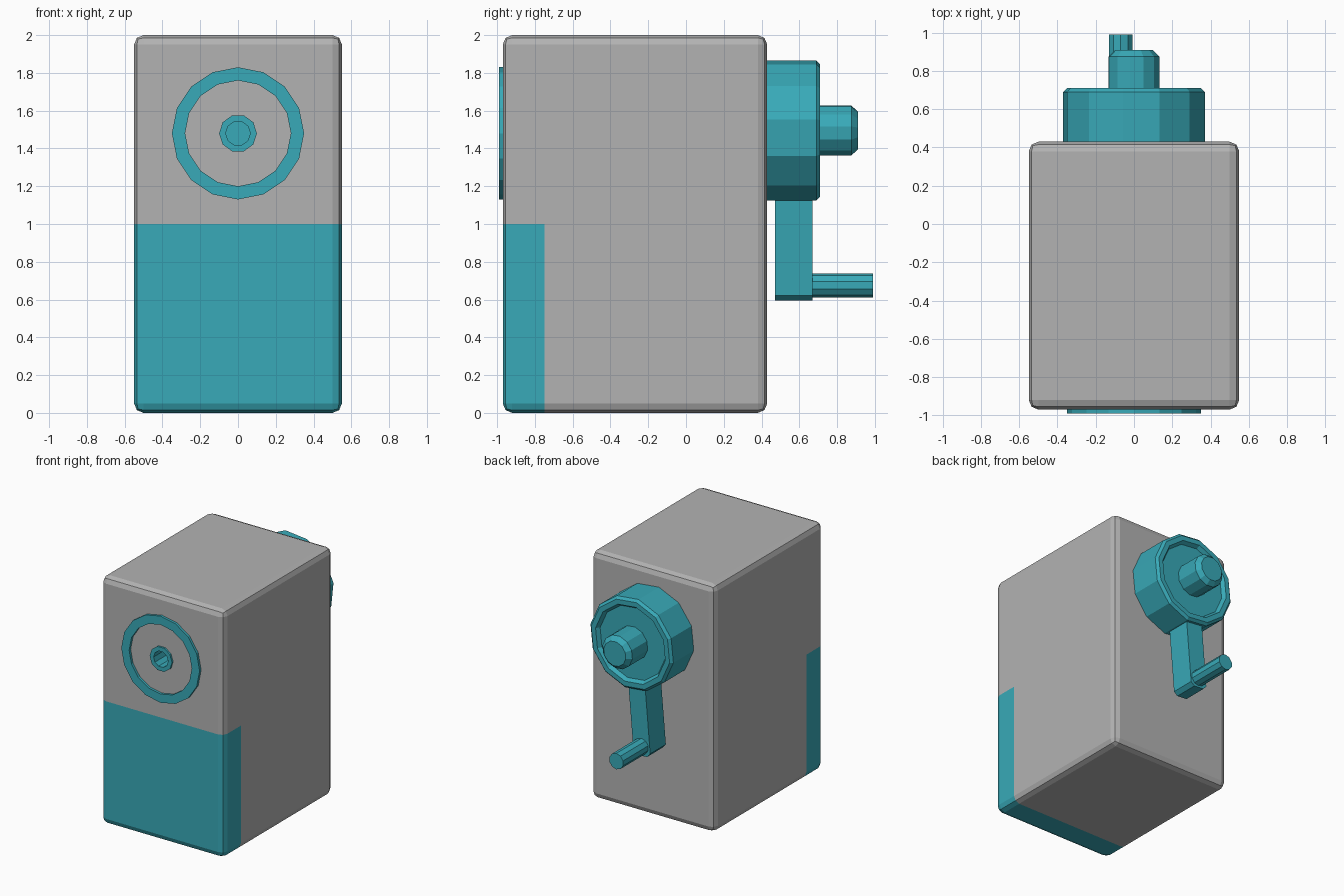
import bpy, bmesh
from math import cos, sin, pi, radians
from mathutils import Vector, Matrix

if "Cube" in bpy.data.objects:
    bpy.data.objects.remove(bpy.data.objects["Cube"])

teal = bpy.data.materials.new("teal")
teal.diffuse_color = (0.04, 0.40, 0.48, 1)
teal.use_nodes = True
teal.node_tree.nodes["Principled BSDF"].inputs["Base Color"].default_value = teal.diffuse_color
grey = bpy.data.materials.new("grey")
grey.diffuse_color = (0.45, 0.45, 0.45, 1)
grey.use_nodes = True
grey.node_tree.nodes["Principled BSDF"].inputs["Base Color"].default_value = grey.diffuse_color


def finish(bm, name, mats):
    bmesh.ops.recalc_face_normals(bm, faces=bm.faces)
    me = bpy.data.meshes.new(name)
    bm.to_mesh(me)
    bm.free()
    for m in mats:
        me.materials.append(m)
    ob = bpy.data.objects.new(name, me)
    bpy.context.collection.objects.link(ob)
    return ob


def lathe(name, profile, sides, cx, cz, turn=0, closed=False):
    """Turn (radius, y) points around a front-to-back axis."""
    bm = bmesh.new()
    rings = []
    for r, y in profile:
        rings.append([bm.verts.new((cx + r * cos(a), y, cz + r * sin(a)))
                      for a in (2 * pi * i / sides + radians(turn) for i in range(sides))])
    pairs = list(zip(rings, rings[1:]))
    if closed:
        pairs.append((rings[-1], rings[0]))
    else:
        bm.faces.new(rings[0])
        bm.faces.new(rings[-1])
    for p, q in pairs:
        for i in range(sides):
            j = (i + 1) % sides
            bm.faces.new((p[i], p[j], q[j], q[i]))
    return finish(bm, name, [teal])


# Body: bevelled box with the coloured tray area marked out on its lower front
bm = bmesh.new()
bmesh.ops.create_cube(bm, size=1, matrix=Matrix.Translation((0, -0.27, 1))
                      @ Matrix.Diagonal((1.1, 1.4, 2, 1)))
bmesh.ops.bevel(bm, geom=bm.edges[:], offset=0.05, segments=2, profile=0.5, affect='EDGES')
for co, no in (((0, 0, 1), (0, 0, 1)), ((0, -0.75, 0), (0, 1, 0))):
    bmesh.ops.bisect_plane(bm, geom=bm.verts[:] + bm.edges[:] + bm.faces[:],
                           plane_co=Vector(co), plane_no=Vector(no))
for f in bm.faces:
    c = f.calc_center_median()
    f.material_index = 1 if c.z < 1 and c.y < -0.75 else 0
body = finish(bm, "body", [grey, teal])

# Pencil hole through the front
cutter = lathe("hole_cutter", [(0.08, -1.1), (0.08, -0.74)], 10, 0, 1.48)
cutter.hide_render = True
cutter.hide_viewport = True
cut = body.modifiers.new("hole", 'BOOLEAN')
cut.operation = 'DIFFERENCE'
cut.solver = 'EXACT'
cut.object = cutter

# Front ring and hollow hub
lathe("front_ring", [(0.28, -0.96), (0.28, -0.99), (0.35, -0.99), (0.35, -0.96)],
      16, 0, 1.48, closed=True)
lathe("pencil_socket", [(0.065, -0.76), (0.065, -0.985), (0.1, -0.985), (0.1, -0.74)],
      10, 0, 1.48)

# Rear drum with chamfered rim and recessed face
lathe("crank_drum", [(0.375, 0.42), (0.375, 0.69), (0.355, 0.71), (0.315, 0.71),
                     (0.295, 0.68)], 12, 0, 1.495, 9)
lathe("drum_knob", [(0.135, 0.66), (0.135, 0.875), (0.1, 0.91)], 12, 0, 1.495, 9)

# Crank arm: slightly tilted bar with chamfered lower corners
w, c = 0.075, 0.03
top, low = 0.05, -0.9
outline = [(-w, top), (w, top), (w, low + c), (w - c, low), (c - w, low), (-w, low + c)]
tilt = Matrix.Translation((0, 0, 1.495)) @ Matrix.Rotation(radians(4.9), 4, 'Y')
bm = bmesh.new()
face = bm.faces.new([bm.verts.new(tilt @ Vector((x, 0.47, z))) for x, z in outline])
ext = bmesh.ops.extrude_face_region(bm, geom=[face])
bmesh.ops.translate(bm, vec=(0, 0.2, 0),
                    verts=[v for v in ext["geom"] if isinstance(v, bmesh.types.BMVert)])
if not any(f.normal.y < -0.9 or f.calc_center_median().y < 0.48 for f in bm.faces):
    bm.faces.new([v for v in bm.verts if v.co.y < 0.5])
finish(bm, "crank_arm", [teal])

# Crank handle peg
lathe("crank_handle", [(0.064, 0.65), (0.064, 0.99)], 10, -0.07, 0.675, 18)
